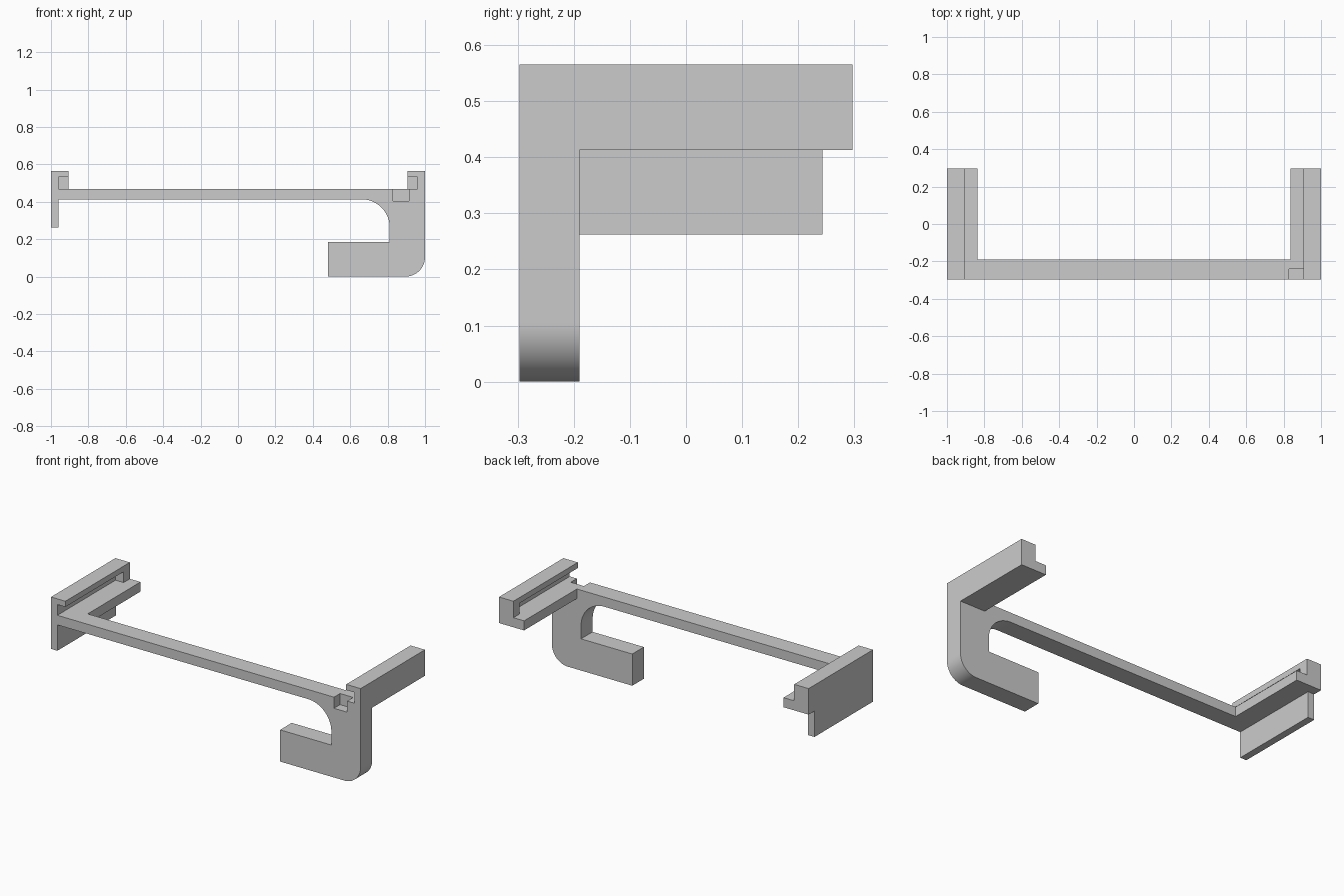
import bpy, bmesh
from math import cos, sin, radians

cube = bpy.data.objects.get("Cube")
if cube:
    bpy.data.objects.remove(cube, do_unlink=True)

grey = bpy.data.materials.new("plain grey")
grey.use_nodes = True
colour = (0.6, 0.6, 0.6, 1)
grey.diffuse_color = colour
grey.node_tree.nodes["Principled BSDF"].inputs["Base Color"].default_value = colour

FRONT, BACK = -0.297, 0.297
ARM_BACK, SLOT_END = -0.19, 0.24
TOP, SHELF, UNDER = 0.565, 0.469, 0.413


def extrude(name, outline, y0, y1):
    """Solid from an (x, z) outline swept along y."""
    bm = bmesh.new()
    face = bm.faces.new([bm.verts.new((x, y0, z)) for x, z in outline])
    swept = bmesh.ops.extrude_face_region(bm, geom=[face])["geom"]
    verts = [v for v in swept if isinstance(v, bmesh.types.BMVert)]
    bmesh.ops.translate(bm, vec=(0, y1 - y0, 0), verts=verts)
    bmesh.ops.recalc_face_normals(bm, faces=bm.faces)
    mesh = bpy.data.meshes.new(name)
    bm.to_mesh(mesh)
    bm.free()
    mesh.materials.append(grey)
    obj = bpy.data.objects.new(name, mesh)
    bpy.context.collection.objects.link(obj)
    return obj


def box(name, x0, x1, y0, y1, z0, z1):
    return extrude(name, [(x0, z0), (x1, z0), (x1, z1), (x0, z1)], y0, y1)


def arc(cx, cz, r, a0, a1, steps=20):
    angles = [radians(a0 + (a1 - a0) * i / steps) for i in range(steps + 1)]
    return [(cx + r * cos(a), cz + r * sin(a)) for a in angles]


def combine(target, other, operation):
    mod = target.modifiers.new(operation.lower(), "BOOLEAN")
    mod.operation, mod.solver, mod.object = operation, "EXACT", other
    bpy.context.view_layer.objects.active = target
    bpy.ops.object.modifier_apply(modifier=mod.name)
    bpy.data.objects.remove(other, do_unlink=True)


# Cross bar and hook in one outline, with rounded inner and outer corners
outline = [(-1, UNDER)]
outline += arc(0.661, UNDER - 0.15, 0.15, 90, 0)
outline += [(0.811, 0.185), (0.48, 0.185), (0.48, 0)]
outline += arc(0.895, 0.105, 0.105, -90, 0)
outline += [(1, SHELF), (-1, SHELF)]
bracket = extrude("bracket", outline, FRONT, ARM_BACK)

# Side rails: stepped section with a slot that is closed at the back
for side, name in ((-1, "right"), (1, "left")):
    section = [(1, UNDER), (0.838, UNDER), (0.838, SHELF),
               (0.907, SHELF), (0.907, TOP), (1, TOP)]
    rail = extrude(name + "_rail", [(side * x, z) for x, z in section], FRONT, BACK)
    xs = sorted((side * 0.8, side * 0.959))
    slot = box(name + "_slot", *xs, FRONT - 0.1, SLOT_END, SHELF, 0.532)
    combine(rail, slot, "DIFFERENCE")
    combine(bracket, rail, "UNION")

# Thin skirt hanging below one rail
skirt = box("skirt", -1, -0.959, FRONT, 0.243, 0.262, UNDER + 0.02)
combine(bracket, skirt, "UNION")

# Small notch in the front edge beside the hook
notch = box("notch", 0.828, 0.913, FRONT - 0.1, -0.241, 0.404, 0.5)
combine(bracket, notch, "DIFFERENCE")

bpy.ops.object.select_all(action="DESELECT")
bracket.select_set(True)
bpy.context.view_layer.objects.active = bracket
bpy.ops.object.shade_smooth_by_angle(angle=radians(30))
